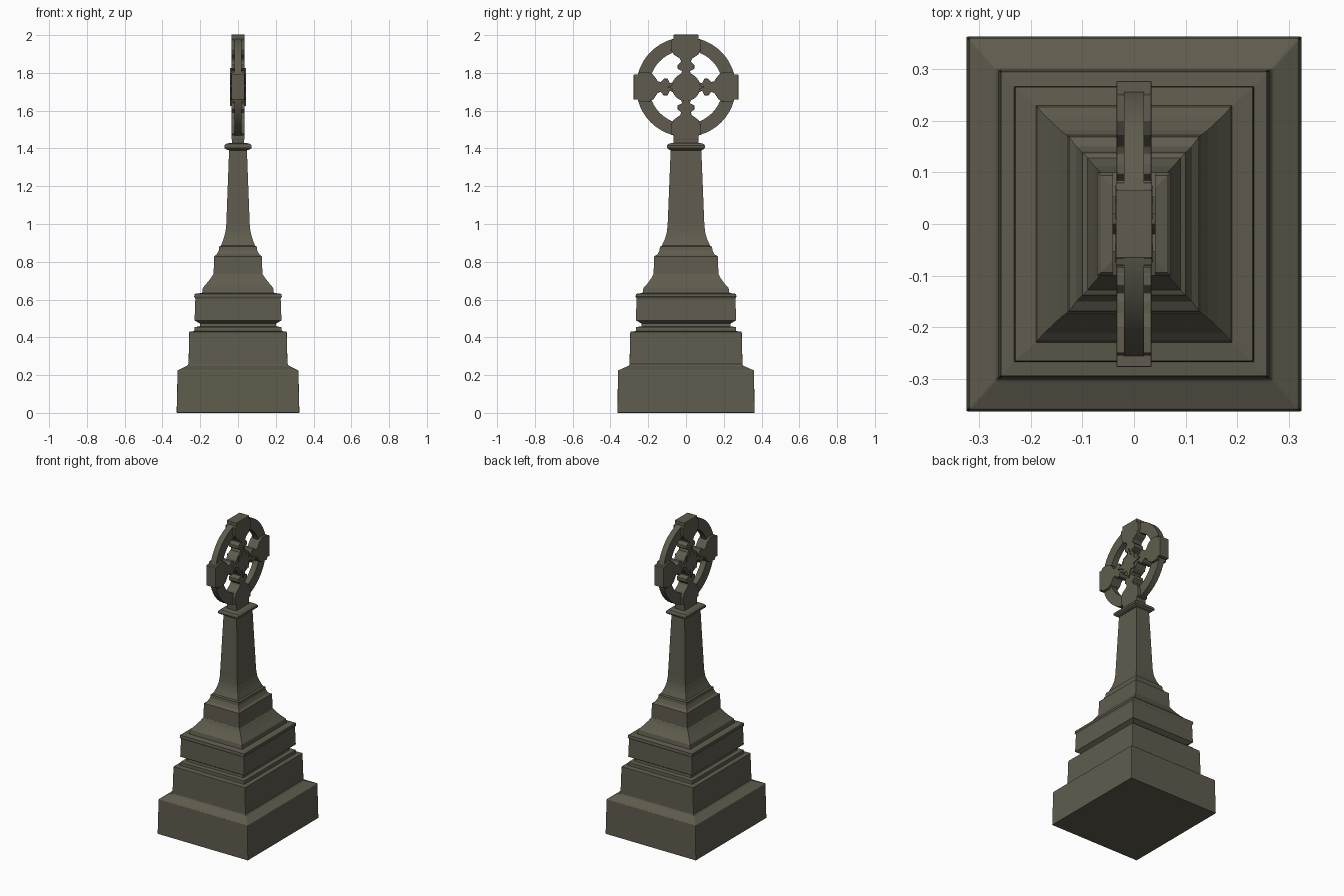
import bpy, bmesh, math

if "Cube" in bpy.data.objects:
    bpy.data.objects.remove(bpy.data.objects["Cube"])

stone = bpy.data.materials.new("weathered dark stone")
stone.diffuse_color = (0.115, 0.105, 0.075, 1)
stone.use_nodes = True
stone.node_tree.nodes["Principled BSDF"].inputs["Base Color"].default_value = stone.diffuse_color
CZ = 1.725  # height of the wheel centre


def make_object(name, bm, bevel=0):
    bmesh.ops.recalc_face_normals(bm, faces=bm.faces)
    me = bpy.data.meshes.new(name)
    bm.to_mesh(me)
    bm.free()
    me.materials.append(stone)
    ob = bpy.data.objects.new(name, me)
    bpy.context.collection.objects.link(ob)
    if bevel:
        mod = ob.modifiers.new("worn edges", 'BEVEL')
        mod.width = bevel
        mod.segments = 2
        mod.limit_method = 'ANGLE'
    return ob


def rect_loft(name, profile, bevel=0):
    """Stack of rectangles given as (z, half x, half y)."""
    bm = bmesh.new()
    rings = [[bm.verts.new((sx * hx, sy * hy, z)) for sx, sy in
              ((-1, -1), (1, -1), (1, 1), (-1, 1))] for z, hx, hy in profile]
    for a, b in zip(rings, rings[1:]):
        for i in range(4):
            j = (i + 1) % 4
            bm.faces.new((a[i], a[j], b[j], b[i]))
    bm.faces.new(rings[0][::-1])
    bm.faces.new(rings[-1])
    return make_object(name, bm, bevel)


def plate(name, outline, hx, bevel=0):
    """Outline in the y-z plane around the wheel centre, thickened along x."""
    bm = bmesh.new()
    f = bm.faces.new([bm.verts.new((-hx, y, CZ + z)) for y, z in outline])
    ext = bmesh.ops.extrude_face_region(bm, geom=[f])
    bmesh.ops.translate(bm, vec=(2 * hx, 0, 0),
                        verts=[v for v in ext['geom'] if isinstance(v, bmesh.types.BMVert)])
    return make_object(name, bm, bevel)


# stepped base
rect_loft("bottom_plinth", [(0, .325, .363), (.225, .32, .36), (.232, .305, .343),
                            (.25, .268, .302), (.26, .262, .298)], .003)
rect_loft("second_step", [(.22, .263, .3), (.43, .258, .295), (.433, .232, .266),
                          (.455, .23, .265), (.457, .203, .237), (.472, .2, .235)], .002)
rect_loft("middle_block", [(.455, .2, .235), (.472, .2, .235), (.49, .23, .265), (.605, .226, .262),
                           (.615, .232, .267), (.63, .23, .265), (.635, .19, .23),
                           (.662, .186, .225), (.675, .175, .212), (.69, .162, .2),
                           (.715, .143, .182), (.735, .13, .172)])
rect_loft("upper_block", [(.72, .13, .172), (.828, .126, .169), (.84, .112, .15),
                          (.86, .102, .14), (.88, .1, .138), (.885, .09, .128),
                          (.92, .077, .112), (.95, .068, .103)])

# tapered shaft and rounded cap
rect_loft("shaft", [(.93, .074, .108), (.96, .066, .101), (1.0, .062, .097),
                    (1.395, .047, .081)])
rect_loft("shaft_cap", [(1.39, .047, .081), (1.395, .063, .092), (1.402, .072, .1),
                        (1.415, .072, .1), (1.424, .064, .094), (1.43, .04, .07)])

# wheel ring, thinner than the arms
bm = bmesh.new()
N = 48
loops = [[bm.verts.new((x, r * math.cos(i * math.tau / N), CZ + r * math.sin(i * math.tau / N)))
          for i in range(N)] for x, r in ((-.019, .195), (-.019, .264), (.019, .264), (.019, .195))]
for k in range(4):
    a, b = loops[k], loops[(k + 1) % 4]
    for i in range(N):
        j = (i + 1) % N
        bm.faces.new((a[i], a[j], b[j], b[i]))
ring = make_object("wheel_ring", bm)
bpy.context.view_layer.objects.active = ring
ring.select_set(True)
bpy.ops.object.shade_smooth_by_angle(angle=math.radians(30))

# four flared arms with small knobs near the middle
half = [(0, .026), (.07, .026), (.085, .02), (.097, .044), (.118, .044), (.135, .025),
        (.15, .032), (.172, .064), (.2, .08), (.25, .08), (.254, .066), (.277, .066)]
outline = half + [(t, -w) for t, w in reversed(half)]
for i, name in enumerate(("right", "top", "left", "bottom")):
    c, s = (1, 0, -1, 0)[i], (0, 1, 0, -1)[i]
    plate(name + "_arm", [(t * c - w * s, t * s + w * c) for t, w in outline], .034 + .001 * (i % 2), .002)
plate("cross_foot", [(-.065, -.305), (.065, -.305), (.065, -.2), (-.065, -.2)], .033)


# centre boss with raised star on both faces
def polar(radii):
    n = len(radii)
    return [(r * math.cos(i * math.tau / n), r * math.sin(i * math.tau / n))
            for i, r in enumerate(radii)]


plate("centre_boss", polar([.075] * 24), .036, .002)
plate("centre_star", polar([.1, .05, .075, .05] * 4), .042)
